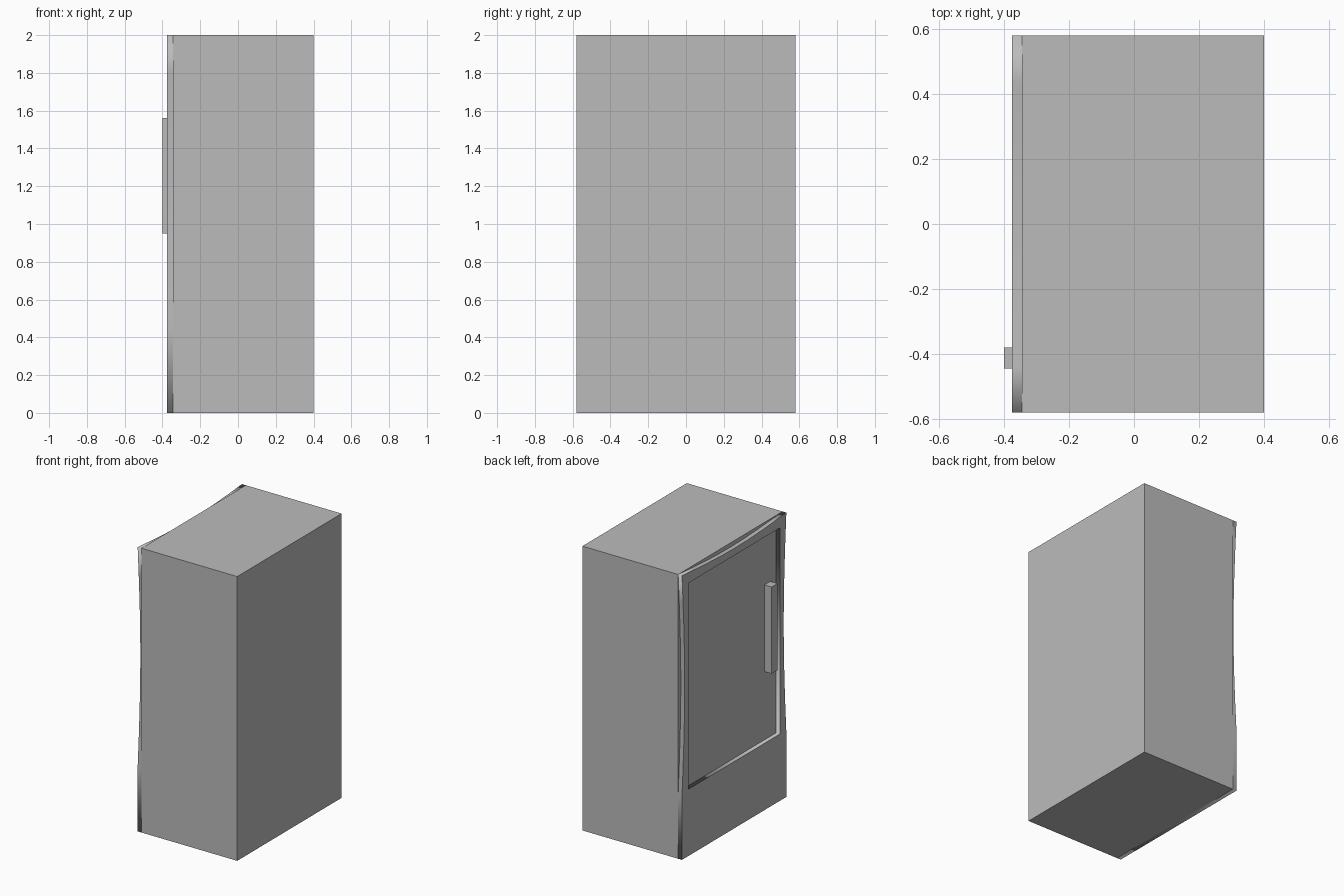
import bpy
from math import radians, sin, pi
from mathutils import Vector

cube = bpy.data.objects.get("Cube")
if cube:
    bpy.data.objects.remove(cube, do_unlink=True)

# One plain grey for every part
grey = bpy.data.materials.new("plain_grey")
grey.use_nodes = True
COLOUR = (0.5, 0.5, 0.5, 1)
grey.diffuse_color = COLOUR
grey.node_tree.nodes["Principled BSDF"].inputs["Base Color"].default_value = COLOUR

HALF_Y, TOP = 0.58, 2.0
FACE_X, PANEL_X = -0.375, -0.345


def box(name, low, high):
    low, high = Vector(low), Vector(high)
    bpy.ops.mesh.primitive_cube_add(size=1, location=(low + high) / 2)
    obj = bpy.context.object
    obj.name = name
    obj.scale = high - low
    bpy.ops.object.transform_apply(location=False, rotation=False, scale=True)
    obj.data.materials.append(grey)
    return obj


def bowed(start, end, inward, steps=8):
    """Points along an edge that curves inward at its middle."""
    start, end, inward = Vector(start), Vector(end), Vector(inward)
    return [start.lerp(end, i / steps) + inward * sin(pi * i / steps)
            for i in range(steps)]


def plate(name, loops, x_low, x_high):
    """Flat plate in the y-z plane; the second loop is its opening."""
    curve = bpy.data.curves.new(name, "CURVE")
    curve.dimensions = "2D"
    curve.fill_mode = "BOTH"
    curve.extrude = (x_high - x_low) / 2
    for loop in loops:
        spline = curve.splines.new("POLY")
        spline.points.add(len(loop) - 1)
        for point, (y, z) in zip(spline.points, loop):
            point.co = (y, z, 0, 1)
        spline.use_cyclic_u = True
    obj = bpy.data.objects.new(name, curve)
    bpy.context.collection.objects.link(obj)
    obj.rotation_euler = (radians(90), 0, radians(90))
    obj.location.x = (x_low + x_high) / 2
    bpy.ops.object.select_all(action="DESELECT")
    obj.select_set(True)
    bpy.context.view_layer.objects.active = obj
    bpy.ops.object.convert(target="MESH")
    obj = bpy.context.object
    obj.data.materials.clear()
    obj.data.materials.append(grey)


# Cabinet body
box("cabinet_body", (PANEL_X, -HALF_Y, 0), (0.4, HALF_Y, TOP))

# Door frame with gently bowed edges around a recessed panel
LOW, BOW = 0.45, 0.03
outline = [(-HALF_Y, 0), (HALF_Y, 0)]
outline += bowed((HALF_Y, LOW), (HALF_Y, TOP), (-BOW, 0))
outline += bowed((HALF_Y, TOP), (-HALF_Y, TOP), (0, -BOW))
outline += bowed((-HALF_Y, TOP), (-HALF_Y, LOW), (BOW, 0))
outline.append((-HALF_Y, LOW))
opening = [(-0.51, 0.47), (-0.51, 1.92), (0.51, 1.92), (0.51, 0.47)]
plate("door_frame", [outline, opening], FACE_X, PANEL_X)

# Upright door handle
box("door_handle", (-0.4, -0.445, 0.95), (PANEL_X, -0.38, 1.56))
